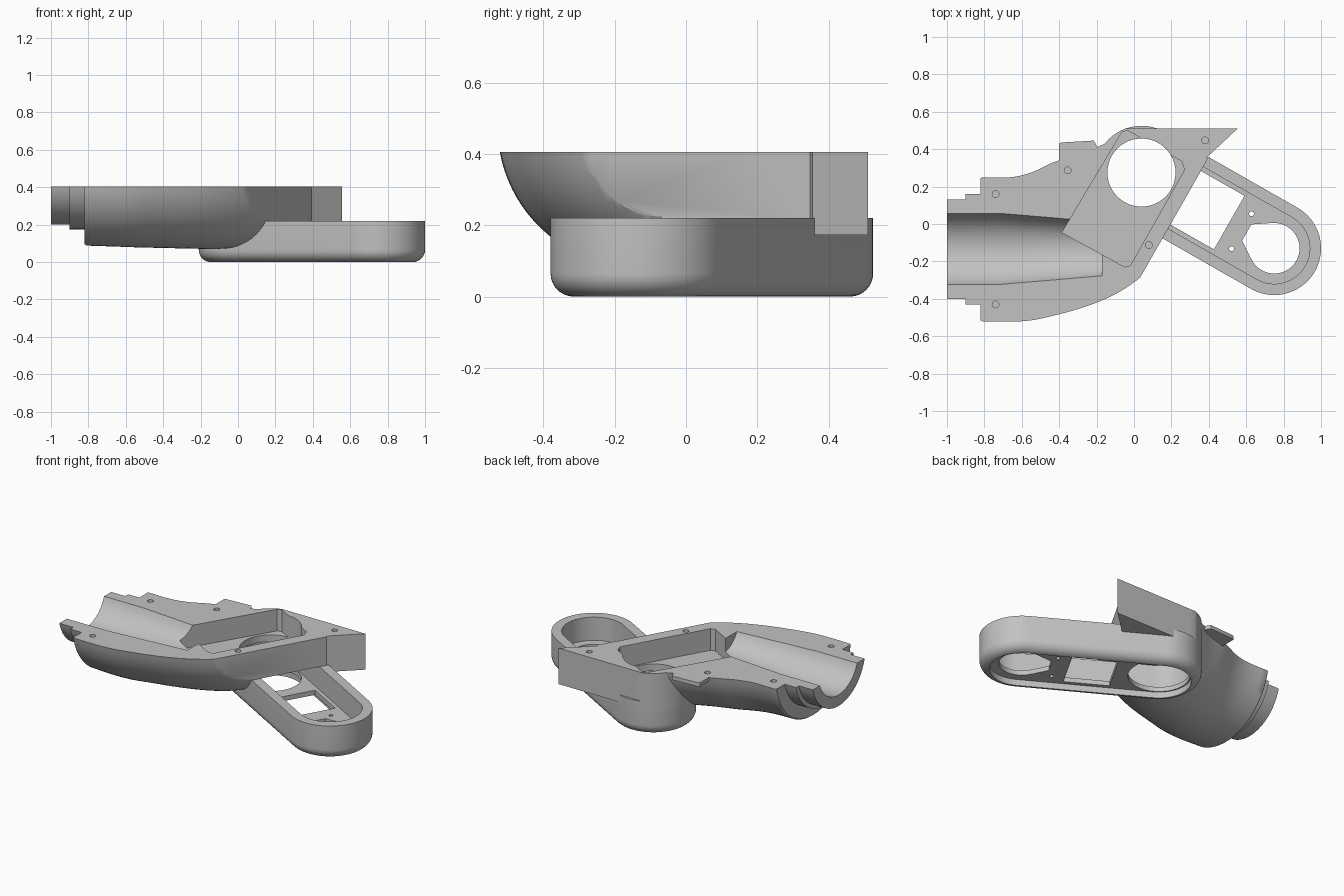
import bpy, bmesh, math
from mathutils import Vector, Matrix

if "Cube" in bpy.data.objects:
    bpy.data.objects.remove(bpy.data.objects["Cube"])

grey = bpy.data.materials.new("plain grey")
grey.use_nodes = True
grey.diffuse_color = (0.54, 0.54, 0.54, 1)
grey.node_tree.nodes["Principled BSDF"].inputs["Base Color"].default_value = (0.54, 0.54, 0.54, 1)

TOP = 0.405           # parting plane of the shell
RIM = 0.22            # top of the arm housing
HUB = Vector((0.04, 0.275, 0))
TIP = Vector((0.75, -0.13, 0))
REACH = (TIP - HUB).length
ARM = Matrix.Translation(HUB) @ Matrix.Rotation(math.atan2(TIP.y - HUB.y, TIP.x - HUB.x), 4, 'Z')


def loft(name, rings, matrix=None):
    """Skin a list of equal-length closed rings and cap both ends."""
    bm = bmesh.new()
    loops = [[bm.verts.new(p) for p in ring] for ring in rings]
    n = len(loops[0])
    for a, b in zip(loops, loops[1:]):
        for i in range(n):
            j = (i + 1) % n
            bm.faces.new((a[i], a[j], b[j], b[i]))
    bm.faces.new(loops[0])
    bm.faces.new(loops[-1])
    if matrix:
        bm.transform(matrix)
    bmesh.ops.recalc_face_normals(bm, faces=bm.faces)
    mesh = bpy.data.meshes.new(name)
    bm.to_mesh(mesh)
    bm.free()
    mesh.materials.append(grey)
    ob = bpy.data.objects.new(name, mesh)
    bpy.context.collection.objects.link(ob)
    return ob


def prism(name, points, z0, z1, matrix=None):
    return loft(name, [[(x, y, z) for x, y in points] for z in (z0, z1)], matrix)


def box_points(u0, u1, v0, v1):
    return [(u0, v0), (u1, v0), (u1, v1), (u0, v1)]


def circle(cx, cy, r, n=64):
    return [(cx + r * math.cos(2 * math.pi * i / n), cy + r * math.sin(2 * math.pi * i / n))
            for i in range(n)]


def capsule(r, length=REACH, n=32):
    """Rounded-slot outline along the arm."""
    right = [(length + r * math.sin(math.pi * i / n), -r * math.cos(math.pi * i / n)) for i in range(n + 1)]
    left = [(-r * math.sin(math.pi * i / n), r * math.cos(math.pi * i / n)) for i in range(n + 1)]
    return right + left


def combine(ob, other, operation='DIFFERENCE'):
    """Apply a boolean and discard the helper."""
    mod = ob.modifiers.new("boolean", 'BOOLEAN')
    mod.operation = operation
    mod.solver = 'EXACT'
    mod.object = other
    bpy.context.view_layer.objects.active = ob
    bpy.ops.object.modifier_apply(modifier=mod.name)
    bpy.data.objects.remove(other)


def belly(x, front, back, depth, n=40):
    """Circular arc hanging below the parting plane."""
    w, mid = (back - front) / 2, (back + front) / 2
    r = (w * w + depth * depth) / (2 * depth)
    half = math.atan2(w, r - depth)
    return [(x, mid + r * math.sin(t), TOP + r - depth - r * math.cos(t))
            for t in (half * (2 * i / n - 1) for i in range(n + 1))]


def smooth(rows, steps=4):
    """Cubic interpolation through rows, using finite-difference tangents in x."""
    rows = [Vector(r) for r in rows]
    slopes = []
    for i in range(len(rows)):
        a, b = rows[max(i - 1, 0)], rows[min(i + 1, len(rows) - 1)]
        slopes.append((b - a) / (b[0] - a[0]))
    out = []
    for i in range(len(rows) - 1):
        p, q = rows[i], rows[i + 1]
        h = q[0] - p[0]
        for s in range(steps):
            t = s / steps
            out.append(p * (2 * t**3 - 3 * t**2 + 1) + q * (3 * t**2 - 2 * t**3)
                       + slopes[i] * h * (t**3 - 2 * t**2 + t) + slopes[i + 1] * h * (t**3 - t**2))
    return out + [rows[-1]]


# Shell: stepped neck followed by the rounded belly
neck = [(-1, -.40, .13, .205), (-.9, -.40, .13, .205),
        (-.9, -.43, .16, .23), (-.82, -.43, .16, .23),
        (-.82, -.515, .245, .31)]
body = [(-.81, -.52, .25, .317), (-.66, -.522, .25, .322), (-.55, -.515, .275, .326),
        (-.43, -.49, .33, .329), (-.3, -.455, .37, .332), (-.2, -.42, .41, .334),
        (-.1, -.375, .45, .334), (0, -.312, .46, .323), (.1, -.23, .41, .285),
        (.2, -.14, .38, .2), (.3, -.05, .35, .1)]
shell = loft("shell", [belly(*s) for s in neck + smooth(body)])

# Shell: round hub block, trimmed square across the arm and flat at the back
combine(shell, prism("hub_block", capsule(.25, .2), .17, TOP, ARM), 'UNION')
combine(shell, prism("trim", box_points(.272, 1.2, -1, 1), -.5, 1, ARM))
combine(shell, prism("back_trim", box_points(-.5, 1, .511, 1), .1, 1))

# Shell: pointed wing and thin side tab
combine(shell, prism("wing", [(0, .511), (.555, .511), (.38, .347), (.2, .25), (0, .3)], .172, TOP), 'UNION')
combine(shell, prism("tab", [(-.4, .3), (-.4, .43), (-.385, .436), (-.215, .446), (-.2, .42), (-.2, .3)],
                     .38, TOP), 'UNION')

# Shell: pocket, round opening, and cavity shared with the arm
combine(shell, prism("pocket", [(-.385, -.045), (-.05, -.23), (-.02, -.222), (.27, .29), (.255, .335),
                                (-.035, .5), (-.065, .49)], .265, 1))
combine(shell, prism("slot", capsule(.19), -.5, RIM, ARM))
combine(shell, prism("hub_opening", circle(HUB.x, HUB.y, .182), .1, 1))

# Shell: tapered channel through the neck
channel = [(-1.1, .203), (-.72, .203), (-.17, .16)]
combine(shell, loft("channel", [[(x, a, b) for a, b in circle(-.133, TOP + .07, r)] for x, r in channel]))

# Shell: blind screw holes
for x, y in [(-.74, .16), (-.355, .287), (.38, .447), (.08, -.113), (-.74, -.43)]:
    combine(shell, prism("screw_hole", circle(x, y, .018, 24), TOP - .06, 1))

# Arm housing: capsule wall with rounded lower edge
ROUND = .065
rings = []
for i in range(9):
    t = math.pi / 2 * i / 8
    rings.append((.25 - ROUND * (1 - math.sin(t)), ROUND * (1 - math.cos(t))))
rings.append((.25, RIM))
arm = loft("arm_housing", [[(x, y, z) for x, y in capsule(r)] for r, z in rings], ARM)
combine(arm, prism("slot", capsule(.19), -.5, 1, ARM))

# Arm plate: low web with square window, round window and pin holes
plate = prism("arm_plate", capsule(.2), .04, .07, ARM)
cuts = [circle(0, 0, .182), box_points(.265, .54, -.165, .165), circle(REACH, 0, .135),
        [(REACH - .17, -.05), (REACH - .08, -.11), (REACH - .08, .11), (REACH - .17, .05)],
        circle(.62, .1, .013, 20), circle(.62, -.115, .013, 20)]
for outline in cuts:
    combine(plate, prism("window", outline, 0, .3, ARM))

# Smooth curved walls, keep crisp edges
bpy.ops.object.select_all(action='DESELECT')
for ob in (shell, arm, plate):
    ob.select_set(True)
bpy.context.view_layer.objects.active = shell
bpy.ops.object.shade_smooth_by_angle(angle=math.radians(30))
